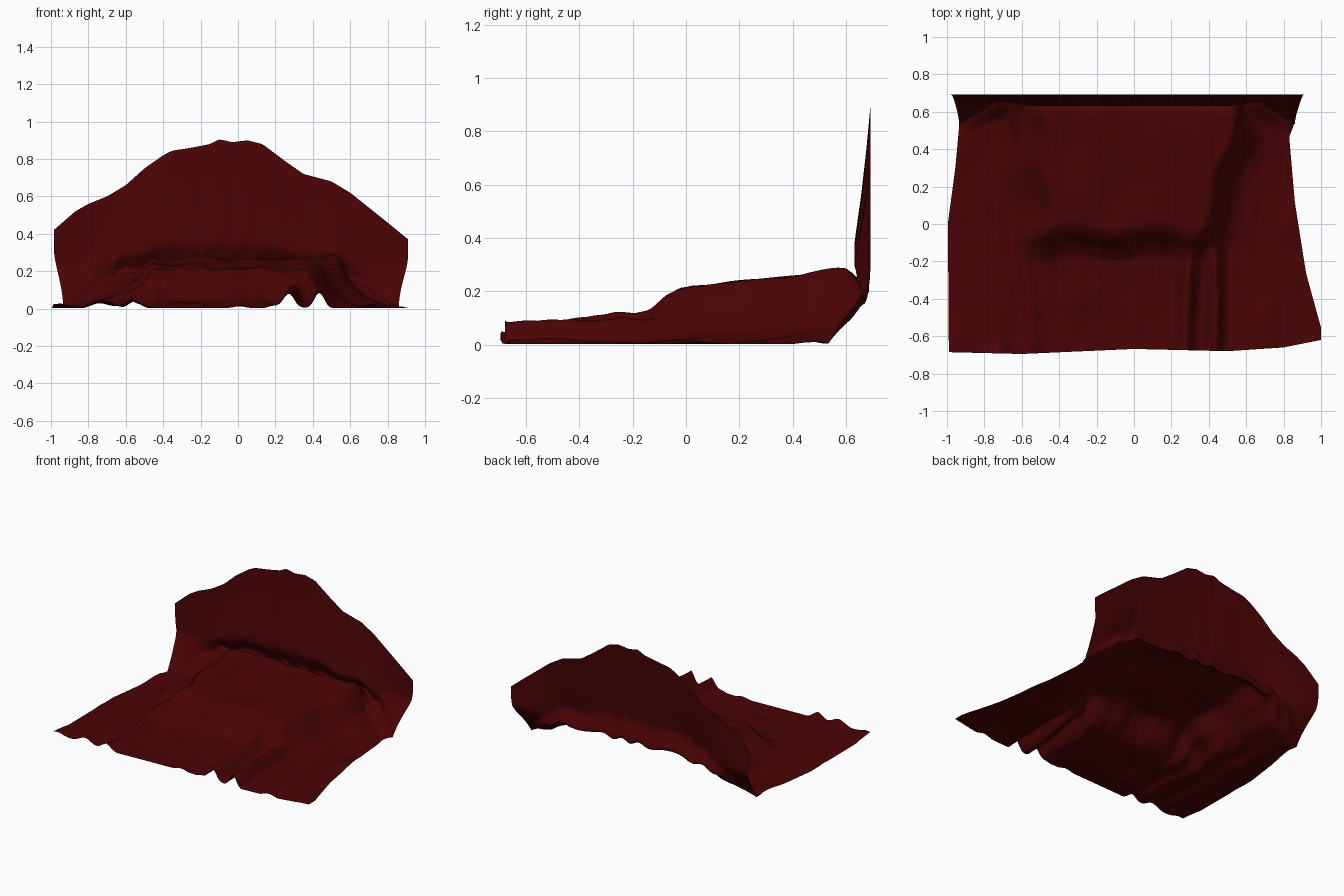
import bpy, bmesh, math
from mathutils import Vector, noise

if "Cube" in bpy.data.objects:
    bpy.data.objects.remove(bpy.data.objects["Cube"])


def lerp_table(pts, x):
    if x <= pts[0][0]:
        return pts[0][1]
    for (a, p), (b, q) in zip(pts, pts[1:]):
        if x <= b:
            return p + (q - p) * (x - a) / (b - a)
    return pts[-1][1]


def smooth(a, b, x):
    t = max(0.0, min(1.0, (x - a) / (b - a)))
    return t * t * (3 - 2 * t)


def bump(x, c, w):
    return math.exp(-((x - c) / w) ** 2)


# Outline of the cloth
LEFT = [(-.69, -.99), (0, -.995), (.3, -.955), (.52, -.935)]
RIGHT = [(-.69, 1.0), (-.62, 1.0), (-.3, .92), (.1, .86), (.44, .83), (.54, .86)]
FRONT = [(-1, -.685), (-.6, -.695), (0, -.668), (.5, -.68), (.8, -.66), (1, -.62)]
TOP = [(-.985, .42), (-.87, .52), (-.8, .56), (-.7, .60), (-.6, .66), (-.5, .75),
       (-.4, .82), (-.35, .845), (-.25, .86), (-.15, .88), (-.1, .905), (-.03, .89),
       (.05, .90), (.13, .88), (.25, .79), (.35, .72), (.5, .68), (.6, .62),
       (.7, .54), (.8, .46), (.91, .37)]
# Height of the crease between floor and upright part
CREASE = [(-.935, .004), (-.8, .1), (-.62, .19), (-.45, .22), (.3, .21),
          (.55, .19), (.72, .1), (.86, .004)]

# Sagging drops of the cloth away from the block (distance, share of height)
DROP_LEFT = [(0, 1), (.05, .88), (.13, .58), (.25, .3), (.4, .08), (.5, 0)]
DROP_RIGHT = [(0, 1), (.04, .85), (.09, .52), (.17, .22), (.27, .07), (.36, 0)]
DROP_FRONT = [(0, 1), (.05, .85), (.11, .45), (.17, .22), (.3, .1), (.5, .02)]


def crease(x):
    z = lerp_table(CREASE, x)
    mid = min(1, z / .2)
    z += mid * .014 * math.sin(x * 31 + 2 * math.sin(x * 9))
    return .527 + .16 * mid ** .85, max(.004, z), mid


def height(x, y):
    """Cloth lying over a low block, with folds running to the front."""
    k = smooth(0, .6, y)
    wob = .015 * math.sin(y * 17)
    left = lerp_table(DROP_LEFT, (-.45 + wob - x) / (.45 + .5 * k))
    right = lerp_table(DROP_RIGHT, (x - (.38 + .14 * k + wob)) / (.75 + .25 * k))
    front = lerp_table(DROP_FRONT, -.01 - y + .015 * math.sin(x * 14))
    block = left * right * front
    z = block * (.21 + .06 * max(0, y) / .6)
    # long folds
    fade = 1 - smooth(-.25, .0, y)
    z += fade * (.075 * bump(x, .27 + .05 * (y + .68), .04) + .085 * bump(x, .435, .035))
    z += .04 * bump(x, -.57 + .02 * math.sin(y * 9), .045) * (1 - smooth(.0, .25, y))
    z += .03 * bump(x, -.74, .06) * (1 - smooth(.2, .5, y))
    z += .04 * bump(x, .53, .05) * smooth(.3, .6, y)
    # small wrinkles
    n = noise.noise(Vector((x * 9, y * 3.5, 1.3)))
    z += .035 * max(0, n) * (1 - block) + .02 * n * block
    # roll into the crease at the back
    yb, zb, mid = crease(x)
    q = smooth(yb - .09, yb, y)
    return max(.003, z * (1 - q) + zb * q)


NX, NF, NW = 130, 100, 50
bm = bmesh.new()
rows = []

# Floor and block part of the cloth
for j in range(NF + 1):
    t = j / NF
    row = []
    for i in range(NX + 1):
        u = i / NX
        y0 = -.69 + t * 1.22
        x = lerp_table(LEFT, y0) * (1 - u) + lerp_table(RIGHT, y0) * u
        yf = lerp_table(FRONT, x)
        y = yf + t * (crease(x)[0] - yf)
        row.append(bm.verts.new((x, y, height(x, y))))
    rows.append(row)

# Upright back part of the cloth: slanted at the sides, bulging in the middle
SIDE_WALL = [(0, .527), (.08, .58), (.14, .625), (.19, .665), (.23, .688), (.3, .692)]
MID_WALL = [(0, .687), (.04, .685), (.1, .662), (.16, .638), (.21, .63), (.3, .638),
            (.5, .657), (.75, .676), (1, .692)]
for j in range(1, NW + 1):
    w = j / NW
    row = []
    for i in range(NX + 1):
        u = i / NX
        e = smooth(0, .8, w)
        x = (-.935 - .05 * e) * (1 - u) + (.86 + .05 * e) * u
        yb, zb, mid = crease(x)
        z = zb + w * (lerp_table(TOP, x) - zb)
        side = smooth(-.95, -.5, x) * (1 - smooth(.5, .86, x))
        y = lerp_table(SIDE_WALL, z) * (1 - side) + lerp_table(MID_WALL, w) * side
        row.append(bm.verts.new((x, y, z)))
    rows.append(row)

for a, b in zip(rows, rows[1:]):
    for i in range(NX):
        bm.faces.new((a[i], a[i + 1], b[i + 1], b[i])).smooth = True

# Relax the cloth, keeping its border fixed
inner = [v for v in bm.verts if not v.is_boundary]
for _ in range(2):
    bmesh.ops.smooth_vert(bm, verts=inner, factor=.5,
                          use_axis_x=True, use_axis_y=True, use_axis_z=True)

mesh = bpy.data.meshes.new("draped_cloth")
bm.to_mesh(mesh)
bm.free()
cloth = bpy.data.objects.new("draped_cloth", mesh)
bpy.context.collection.objects.link(cloth)

red = bpy.data.materials.new("dark red cloth")
red.diffuse_color = (.068, .001, .0015, 1)
red.use_nodes = True
red.node_tree.nodes["Principled BSDF"].inputs["Base Color"].default_value = red.diffuse_color
mesh.materials.append(red)
